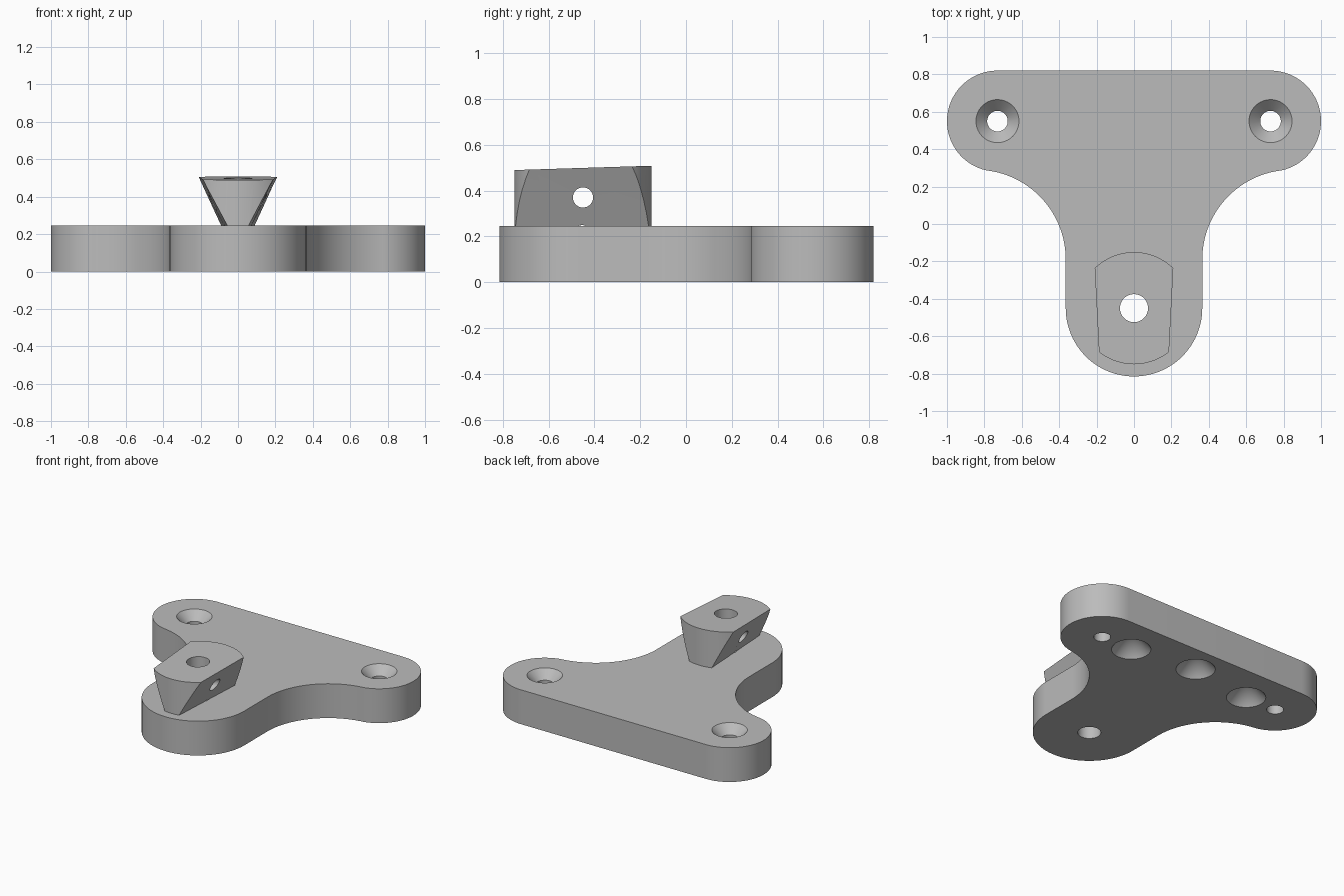
import bpy, bmesh
from math import pi, sin, cos, atan2, radians
from mathutils import Matrix

if "Cube" in bpy.data.objects:
    bpy.data.objects.remove(bpy.data.objects["Cube"])

TOP = 0.245          # plate thickness
ARM = (0.73, 0.55)   # centre of each rounded arm end
NOSE_Y = -0.45       # centre of the rounded front end

grey = bpy.data.materials.new("plain grey")
grey.use_nodes = True
grey.diffuse_color = (0.5, 0.5, 0.5, 1)
grey.node_tree.nodes["Principled BSDF"].inputs["Base Color"].default_value = (0.5, 0.5, 0.5, 1)


def make(name, bm):
    bmesh.ops.recalc_face_normals(bm, faces=bm.faces)
    mesh = bpy.data.meshes.new(name)
    bm.to_mesh(mesh)
    bm.free()
    mesh.materials.append(grey)
    obj = bpy.data.objects.new(name, mesh)
    bpy.context.collection.objects.link(obj)
    return obj


def cone(r1, r2, depth, pos, axis="Z"):
    """Cutter centred on pos: r1 at the low end, r2 at the high end."""
    bm = bmesh.new()
    turn = Matrix.Rotation(pi / 2, 4, "Y") if axis == "X" else Matrix()
    bmesh.ops.create_cone(bm, cap_ends=True, segments=64, radius1=r1, radius2=r2,
                          depth=depth, matrix=Matrix.Translation(pos) @ turn)
    cutter = make("cutter", bm)
    cutter.hide_render = True
    return cutter


def activate(obj):
    bpy.ops.object.select_all(action="DESELECT")
    obj.select_set(True)
    bpy.context.view_layer.objects.active = obj


def boolean(obj, cutter, operation="DIFFERENCE"):
    activate(obj)
    mod = obj.modifiers.new("cut", "BOOLEAN")
    mod.operation, mod.object, mod.solver = operation, cutter, "EXACT"
    bpy.ops.object.modifier_apply(modifier=mod.name)
    bpy.data.objects.remove(cutter)


def arc(cx, cy, r, a0, a1, n=28):
    return [(cx + r * cos(a0 + (a1 - a0) * i / n), cy + r * sin(a0 + (a1 - a0) * i / n))
            for i in range(n + 1)]


# Base plate: half outline of tangent arcs, mirrored and extruded
fillet = (0.845, -0.19)
meet = atan2(ARM[1] - fillet[1], ARM[0] - fillet[0])
half = arc(0, NOSE_Y, 0.365, -pi / 2, 0)
half += arc(*fillet, 0.48, pi, meet)
half += arc(*ARM, 0.27, meet - pi, pi / 2, 40)[1:]
outline = half + [(-x, y) for x, y in reversed(half[1:])]
bm = bmesh.new()
face = bm.faces.new([bm.verts.new((x, y, 0)) for x, y in outline])
extruded = bmesh.ops.extrude_face_region(bm, geom=[face])["geom"]
bmesh.ops.translate(bm, vec=(0, 0, TOP),
                    verts=[v for v in extruded if isinstance(v, bmesh.types.BMVert)])
plate = make("base_plate", bm)

# Countersunk screw holes in the arms
for side in (-1, 1):
    x, y = side * ARM[0], ARM[1]
    boolean(plate, cone(0.055, 0.055, 1, (x, y, 0)))
    boolean(plate, cone(0.053, 0.125, 0.072, (x, y, TOP - 0.026)))

# Conical recesses underneath
for x, y in ((-0.485, 0.55), (0, 0.62), (0.485, 0.55)):
    boolean(plate, cone(0.134, 0.0, 0.17, (x, y, 0.077)))

# Dovetail block: flared, slightly tapered wedge with round ends
bm = bmesh.new()
rings = []
for y, low, high, z in ((-0.8, 0.054, 0.181, 0.488), (-0.1, 0.092, 0.217, 0.51)):
    rings.append([bm.verts.new(p) for p in
                  ((-low, y, TOP), (low, y, TOP), (high, y, z), (-high, y, z))])
front, back = rings
bm.faces.new(front)
bm.faces.new(back[::-1])
for i in range(4):
    j = (i + 1) % 4
    bm.faces.new((front[i], front[j], back[j], back[i]))
block = make("dovetail_block", bm)
boolean(block, cone(0.3, 0.3, 2, (0, NOSE_Y, 0)), "INTERSECT")
boolean(block, cone(0.044, 0.044, 1, (0, NOSE_Y, 0.37), "X"))

# Vertical bore through block and plate
for part in (block, plate):
    boolean(part, cone(0.075, 0.075, 2, (0, NOSE_Y, 0.1)))
    activate(part)
    bpy.ops.object.shade_smooth_by_angle(angle=radians(30))
